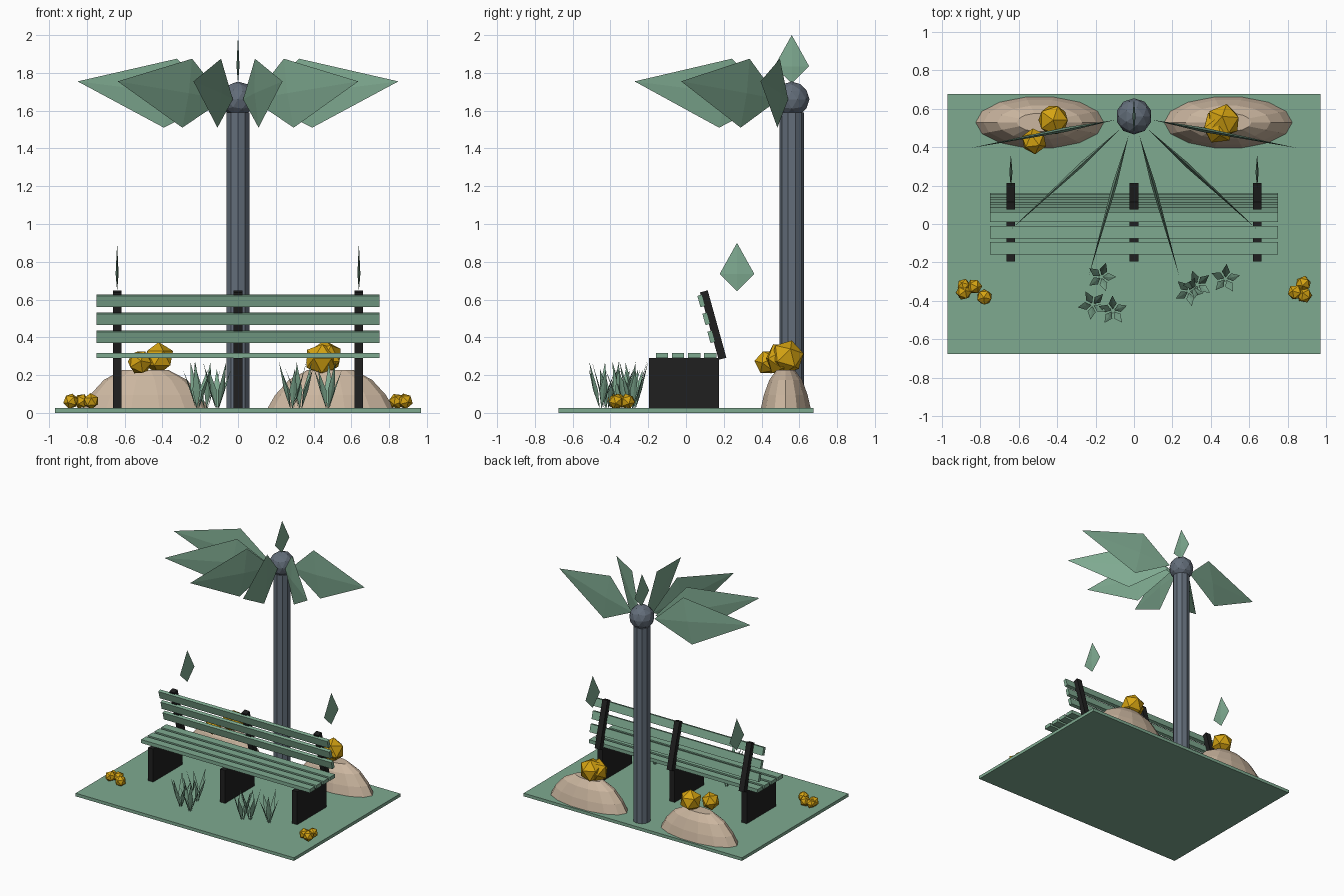
import bpy, bmesh, math
from mathutils import Vector, Matrix

if "Cube" in bpy.data.objects:
    bpy.data.objects.remove(bpy.data.objects["Cube"])


def material(name, rgb):
    m = bpy.data.materials.new(name)
    m.diffuse_color = (*rgb, 1)
    m.use_nodes = True
    m.node_tree.nodes["Principled BSDF"].inputs["Base Color"].default_value = m.diffuse_color
    return m


GREEN = material("sage green", (0.21, 0.40, 0.28))
TAN = material("sand", (0.60, 0.47, 0.35))
SLATE = material("slate grey", (0.125, 0.155, 0.195))
BLACK = material("charcoal", (0.014, 0.014, 0.014))
GOLD = material("gold", (0.67, 0.37, 0.006))


def finish(name, bm, mat):
    bmesh.ops.recalc_face_normals(bm, faces=bm.faces)
    me = bpy.data.meshes.new(name)
    bm.to_mesh(me)
    bm.free()
    me.materials.append(mat)
    ob = bpy.data.objects.new(name, me)
    bpy.context.collection.objects.link(ob)
    return ob


def box(name, center, size, mat, tilt=0):
    bm = bmesh.new()
    bmesh.ops.create_cube(bm, size=1, matrix=Matrix.Translation(center)
                          @ Matrix.Rotation(tilt, 4, 'X')
                          @ Matrix.Diagonal((*size, 1)))
    return finish(name, bm, mat)


def ball(name, center, r, mat, subdiv=1, turn=0):
    bm = bmesh.new()
    bmesh.ops.create_icosphere(bm, subdivisions=subdiv, radius=r,
                               matrix=Matrix.Translation(center)
                               @ Matrix.Rotation(turn, 4, 'Z')
                               @ Matrix.Rotation(turn * 0.6, 4, 'X'))
    return finish(name, bm, mat)


def kite(bm, points, thick):
    """Thin four-cornered blade, thickest in the middle."""
    p = [Vector(q) for q in points]
    n = (p[2] - p[0]).cross(p[3] - p[1]).normalized() * thick
    mid = (p[1] + p[3]) / 2
    v = [bm.verts.new(q) for q in p]
    for c in (bm.verts.new(mid + n), bm.verts.new(mid - n)):
        for i in range(4):
            bm.faces.new((v[i], v[(i + 1) % 4], c))


# ground plate
box("ground_plate", (0, 0, 0.0125), (1.94, 1.35, 0.025), GREEN)

# trunk and crown ball
bm = bmesh.new()
bmesh.ops.create_cone(bm, cap_ends=True, segments=10, radius1=0.065,
                      radius2=0.065, depth=1.565,
                      matrix=Matrix.Translation((0, 0.56, 0.8075)))
finish("trunk", bm, SLATE)
ball("crown_ball", (0, 0.56, 1.66), 0.094, SLATE, 2)

# fan of big fronds
for i in range(6):
    a = -math.radians(11 + 31.6 * i)
    bm = bmesh.new()
    kite(bm, [(math.cos(a) * r, 0.56 + math.sin(a) * r, z) for r, z in
              ((0.1, 1.66), (0.33, 1.875), (0.865, 1.755), (0.40, 1.51))], 0.012)
    finish("frond", bm, GREEN)

# upright leaves above the crown and the bench posts
for x, y, z in ((0, 0.56, 1.745), (-0.64, 0.27, 0.645), (0.64, 0.27, 0.645)):
    bm = bmesh.new()
    kite(bm, [(x, y, z), (x, y + 0.092, z + 0.09),
              (x, y, z + 0.255), (x, y - 0.092, z + 0.09)], 0.008)
    finish("upright_leaf", bm, GREEN)

# bench supports
TILT = math.atan2(0.1, 0.36)
for x in (-0.64, 0, 0.64):
    box("bench_leg", (x, -0.01, 0.1575), (0.045, 0.37, 0.265), BLACK)
    box("back_post", (x, 0.144, 0.465), (0.045, 0.042, 0.37), BLACK, TILT)

# bench slats
for i in range(4):
    box("seat_slat", (0, -0.127 + 0.085 * i, 0.304), (1.5, 0.065, 0.028), GREEN)
for i in range(3):
    box("back_slat", (0, 0.134 - 0.0265 * i, 0.403 + 0.095 * i),
        (1.5, 0.026, 0.062), GREEN, TILT)

# flat-topped mounds
for x in (-0.49, 0.49):
    bm = bmesh.new()
    rings = []
    for s, z in ((1, 0.025), (0.88, 0.095), (0.66, 0.175), (0.36, 0.228)):
        rings.append([bm.verts.new((x + 0.333 * s * math.cos(t * math.tau / 14),
                                    0.528 + 0.135 * s * math.sin(t * math.tau / 14), z))
                      for t in range(14)])
    for a, b in zip(rings, rings[1:]):
        for i in range(14):
            j = (i + 1) % 14
            bm.faces.new((a[i], a[j], b[j], b[i]))
    bm.faces.new(rings[-1])
    bm.faces.new(rings[0][::-1])
    finish("mound", bm, TAN)

# faceted gold stones on the mounds and on the ground
STONES = ((-0.42, 0.54, 0.29, 0.085), (-0.52, 0.43, 0.268, 0.068),
          (0.465, 0.535, 0.295, 0.092), (0.44, 0.505, 0.285, 0.09),
          (-0.885, -0.355, 0.062, 0.042), (-0.83, -0.325, 0.062, 0.041),
          (-0.778, -0.38, 0.062, 0.043), (-0.885, -0.32, 0.06, 0.036),
          (0.88, -0.31, 0.062, 0.042), (0.84, -0.355, 0.062, 0.042),
          (0.885, -0.37, 0.062, 0.042))
for k, (x, y, z, r) in enumerate(STONES):
    ball("gold_stone", (x, y, z), r, GOLD, 1, k * 0.9)

# grass tufts with outward-leaning blades
TUFTS = ((-0.17, -0.275), (-0.215, -0.42), (-0.11, -0.45),
         (0.285, -0.35), (0.33, -0.315), (0.475, -0.285))
for k, (x, y) in enumerate(TUFTS):
    bm = bmesh.new()
    for i in range(5):
        a = i * math.tau / 5 + k * 0.8
        d = Vector((math.cos(a), math.sin(a), 0))
        s = Vector((-d.y, d.x, 0)) * 0.021
        root = Vector((x, y, 0.02)) + d * 0.008
        mid = root + d * 0.028 + Vector((0, 0, 0.10))
        tip = root + d * 0.07 + Vector((0, 0, 0.21 + 0.04 * (i % 2)))
        kite(bm, [root, mid + s, tip, mid - s], 0.004)
    finish("grass_tuft", bm, GREEN)
